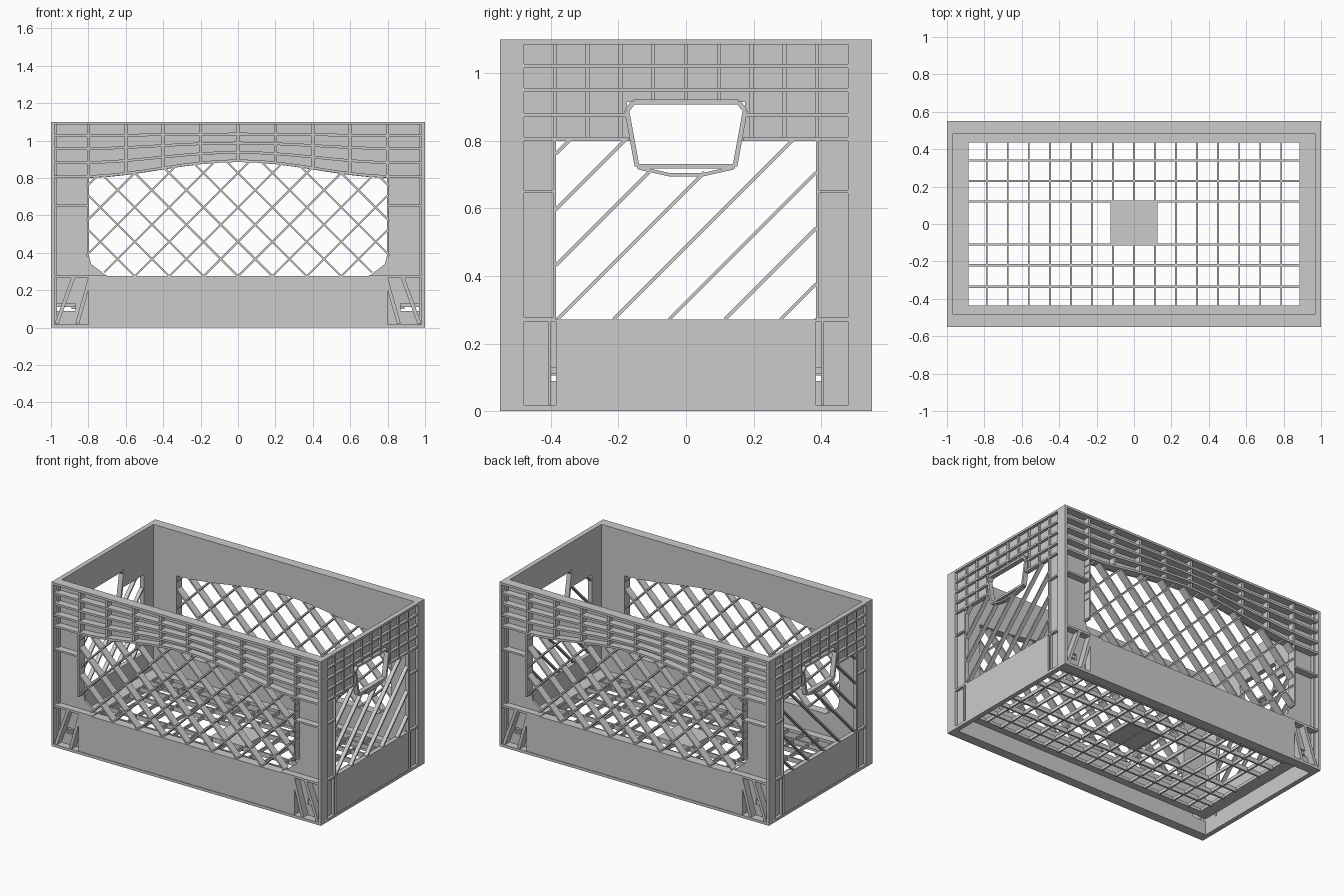
import bpy, bmesh, math

if "Cube" in bpy.data.objects:
    bpy.data.objects.remove(bpy.data.objects["Cube"])

X, Y, H = 1.0, 0.55, 1.1          # outer half sizes and height
YI, XI = 0.485, 0.968             # inner wall faces
FLOOR = 0.13


def make(name, prisms):
    """Join prisms (polygon, depth from, depth to, mapping) into one object."""
    bm = bmesh.new()
    for pts, d0, d1, fn in prisms:
        a = [bm.verts.new(fn(u, d0, z)) for u, z in pts]
        b = [bm.verts.new(fn(u, d1, z)) for u, z in pts]
        n = len(pts)
        bm.faces.new(a)
        bm.faces.new(b[::-1])
        for i in range(n):
            bm.faces.new((a[i], b[i], b[(i + 1) % n], a[(i + 1) % n]))
    bmesh.ops.recalc_face_normals(bm, faces=bm.faces)
    me = bpy.data.meshes.new(name)
    bm.to_mesh(me)
    bm.free()
    ob = bpy.data.objects.new(name, me)
    bpy.context.collection.objects.link(ob)
    return ob


def rect(u0, u1, z0, z1):
    return [(u0, z0), (u1, z0), (u1, z1), (u0, z1)]


def strip(p, q, w):
    dx, dz = q[0] - p[0], q[1] - p[1]
    l = math.hypot(dx, dz)
    nx, nz = -dz / l * w / 2, dx / l * w / 2
    return [(p[0] + nx, p[1] + nz), (q[0] + nx, q[1] + nz),
            (q[0] - nx, q[1] - nz), (p[0] - nx, p[1] - nz)]


def flip(pts):
    return [(-u, z) for u, z in pts]


def arch(u, base=0.8, rise=0.085):
    t = min(abs(u) / 0.85, 1)
    return base + rise * (0.5 + 0.5 * math.cos(math.pi * t))


def lattice(inside, us, slope, z0):
    """Diagonal fins that run until they leave the opening."""
    out = []
    for c in us:
        run = [(c + slope * k * 0.005, z0 + k * 0.005) for k in range(140)]
        run = [p for p in run if inside(*p)]
        if len(run) > 4:
            out.append(strip(run[0], run[-1], 0.01))
    return out


def in_long(u, z):
    return abs(u) < 0.81 and z < arch(u) + 0.01 and abs(u) - z < 0.43


def in_short(u, z):
    return abs(u) < 0.39 and z < 0.81 and not (abs(u) < 0.165 and z > 0.71)


us = [-1 + 0.1 * i for i in range(21)]
for s, label in ((-1, "front"), (1, "back")):
    fn = lambda u, d, z, s=s: (u, s * d, z)
    # inner skin: arched band and side posts with chamfered opening corners
    band = [(u * 0.98, arch(u)) for u in us] + [(0.98, H - 0.01), (-0.98, H - 0.01)]
    skin = [(band, YI, YI + 0.012, fn)]
    post = [(0.8, 0.4), (0.785, 0.34), (0.7, 0.275), (0.98, 0.275), (0.98, 0.81), (0.8, 0.81)]
    for p in (post, rect(0.8, 0.98, 0.13, 0.28), rect(0.8, 0.98, 0.01, 0.09),
              rect(0.8, 0.87, 0.09, 0.13)):
        skin += [(p, YI, YI + 0.015, fn), (flip(p), YI, YI + 0.015, fn)]
    make(label + "_wall_skin", skin)
    # lower panel with bottom lip
    make(label + "_lower_panel", [(rect(-0.8, 0.8, 0.01, 0.275), YI, Y - 0.004, fn),
                                  (rect(-X, X, 0, 0.018), YI, Y, fn)])
    # curved horizontal ribs and upright ribs on the band
    ribs = []
    for base, rise in ((1.02, 0.008), (0.95, 0.03), (0.875, 0.055), (0.8, 0.085)):
        for a, b in zip(us, us[1:]):
            za, zb = arch(a, base, rise), arch(b, base, rise)
            ribs.append(([(a, za), (b, zb), (b, zb + 0.014), (a, za + 0.014)], YI, Y - 0.004, fn))
    for i in range(-4, 5):
        u = i * 0.2
        ribs.append((rect(u - 0.008, u + 0.008, arch(u), H), YI, Y - 0.012, fn))
    make(label + "_band_ribs", ribs)
    # post ribs and slanted foot braces
    ribs = []
    for p in (rect(0.797, 0.807, 0.38, 0.81), rect(0.8, 0.99, 0.645, 0.657),
              rect(0.7, 0.99, 0.265, 0.28), strip((0.97, 0.02), (0.88, 0.27), 0.02),
              strip((0.79, 0.27), (0.86, 0.02), 0.02)):
        ribs += [(p, YI, Y - 0.004, fn), (flip(p), YI, Y - 0.004, fn)]
    make(label + "_post_ribs", ribs)
    # crossing diagonal fins
    cs = [0.184 * i for i in range(-8, 9)]
    fins = lattice(in_long, cs, 1, 0.275) + lattice(in_long, cs, -1, 0.275)
    make(label + "_lattice", [(p, YI + 0.005, Y - 0.01, fn) for p in fins])

for s, label in ((-1, "left"), (1, "right")):
    fn = lambda u, d, z, s=s: (s * d, u, z)
    # inner skin around the hand hole, and posts
    skin = [(rect(-0.175, 0.175, 0.915, H - 0.01), XI, XI + 0.012, fn)]
    for p in ([(0.16, 0.8), (0.52, 0.8), (0.52, H - 0.01), (0.175, H - 0.01), (0.175, 0.88)],
              rect(0.385, 0.52, 0.275, 0.8), rect(0.405, 0.52, 0.01, 0.275),
              rect(0.38, 0.41, 0.13, 0.275), rect(0.38, 0.41, 0.01, 0.09)):
        skin += [(p, XI, XI + 0.012, fn), (flip(p), XI, XI + 0.012, fn)]
    make(label + "_wall_skin", skin)
    make(label + "_lower_panel", [(rect(-0.385, 0.385, 0.01, 0.272), XI, X - 0.003, fn),
                                  (rect(-Y, Y, 0, 0.018), XI, X, fn)])
    # rib grid on the band, broken by the hand hole
    ribs = [(rect(-0.48, 0.48, z, z + 0.012), XI, X - 0.003, fn) for z in (1.015, 0.945)]
    for z in (0.87, 0.8):
        p = rect(0.17, 0.48, z, z + 0.012)
        ribs += [(p, XI, X - 0.003, fn), (flip(p), XI, X - 0.003, fn)]
    for i in range(-4, 5):
        u = i * 0.097
        z0 = 0.92 if abs(u) < 0.17 else 0.8
        ribs.append((rect(u - 0.006, u + 0.006, z0, H), XI, X - 0.008, fn))
    for p in (rect(0.385, 0.393, 0.275, 0.81), rect(0.39, 0.49, 0.645, 0.655),
              rect(0.385, 0.49, 0.265, 0.277), rect(0.4, 0.408, 0.02, 0.275)):
        ribs += [(p, XI, X - 0.003, fn), (flip(p), XI, X - 0.003, fn)]
    make(label + "_wall_ribs", ribs)
    # hand hole frame with sagging lower edge
    loop = [(-0.155, 0.915), (0.155, 0.915), (0.175, 0.89), (0.145, 0.725),
            (0, 0.725), (-0.145, 0.725), (-0.175, 0.89)]
    ring = [(strip(a, b, 0.014), XI, X, fn) for a, b in zip(loop, loop[1:] + loop[:1])]
    ring += [(strip(a, b, 0.01), XI, X - 0.004, fn) for a, b in
             (((-0.14, 0.72), (-0.05, 0.7)), ((-0.05, 0.7), (0.05, 0.7)), ((0.05, 0.7), (0.14, 0.72)))]
    make(label + "_hand_hole_frame", ring)
    # one-way diagonal fins
    fins = lattice(in_short, [-0.38 + 0.165 * i for i in range(-3, 5)], 1, 0.272)
    make(label + "_lattice", [(p, XI + 0.002, X - 0.004, fn) for p in fins])

# corner posts: L-section, flush with the end walls
ident = lambda u, d, z: (u, z, d)
corners = []
for sx in (-1, 1):
    for sy in (-1, 1):
        L = [(X, Y), (X, YI - 0.005), (XI, YI - 0.005), (XI, YI + 0.012), (0.982, YI + 0.012), (0.982, Y)]
        corners.append(([(sx * a, sy * b) for a, b in L], 0, H, ident))
make("corner_posts", corners)


def frame(name, xo, yo, xi, yi, z0, z1):
    return make(name, [(rect(-xo, xo, yi, yo), z0, z1, ident), (rect(-xo, xo, -yo, -yi), z0, z1, ident),
                       (rect(xi, xo, -yi, yi), z0, z1, ident), (rect(-xo, -xi, -yi, yi), z0, z1, ident)])


# top rim and floor border
frame("top_rim", X, Y, XI, YI, H - 0.015, H)
frame("floor_border", XI, YI, 0.885, 0.435, FLOOR - 0.02, FLOOR)

# floor grating and centre pad: long bars full length, cross bars on the front part
grid = [(rect(-0.89, 0.89, y - 0.006, y + 0.006), FLOOR - 0.03, FLOOR, ident)
        for y in (-0.335, -0.22, -0.11, 0.12, 0.23, 0.34)]
grid += [(rect(x - 0.005, x + 0.005, -0.44, 0.44), FLOOR - 0.025, FLOOR - 0.003, ident)
         for x in [0.1125 * i for i in range(-7, 8)]]
make("floor_grating", grid)
make("floor_centre_pad", [(rect(-0.125, 0.125, -0.115, 0.125), FLOOR - 0.022, FLOOR + 0.002, ident)])
